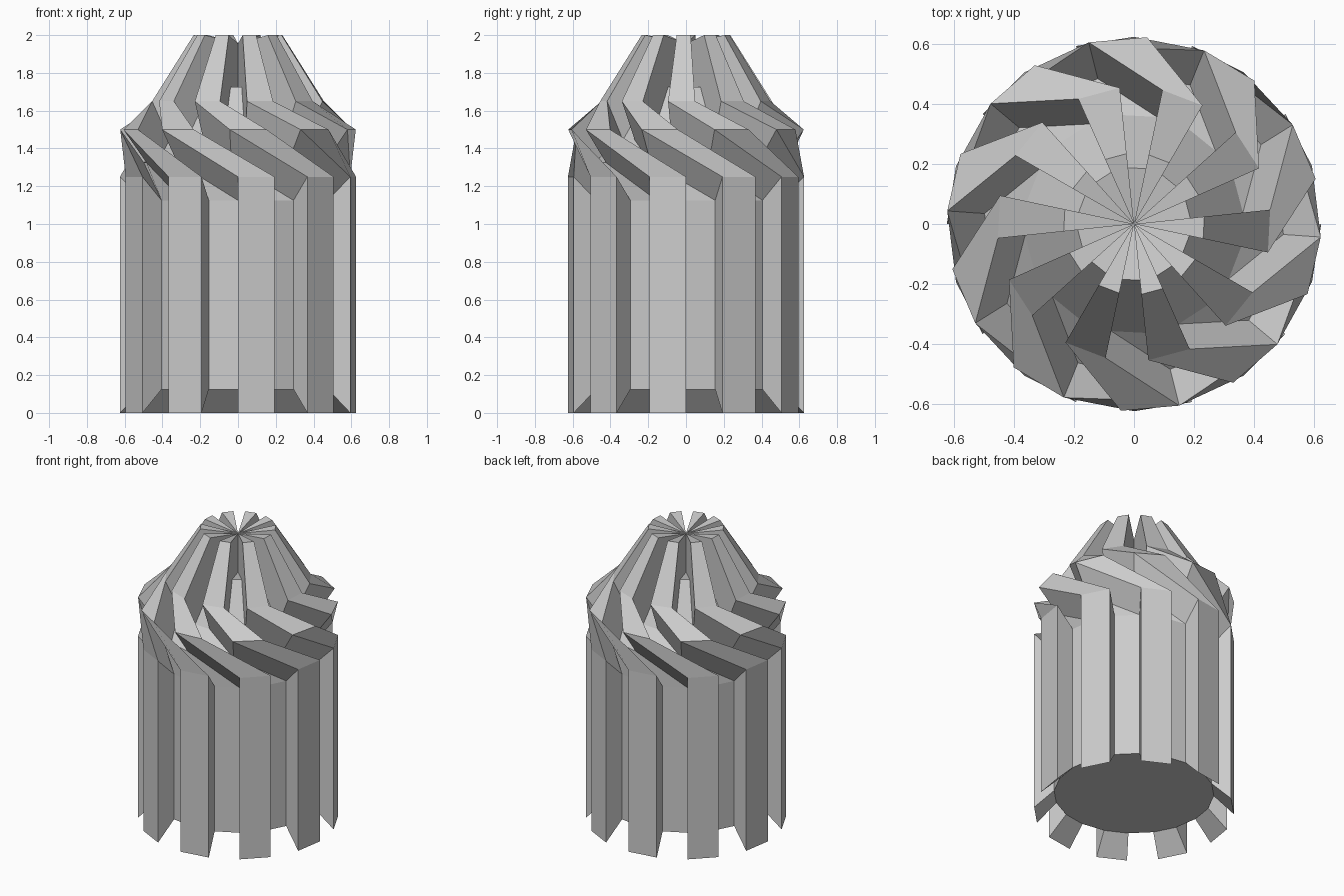
import bpy, bmesh
from math import sin, cos, radians
from mathutils import Vector

if "Cube" in bpy.data.objects:
    bpy.data.objects.remove(bpy.data.objects["Cube"])

SIDES = 20
CENTRE = Vector((0, 0, 0.625))
SCALE = 1.25

# outer (radius, height, twist in degrees) of each ring, from the bottom up
RINGS = [(0.625, 0.0, 0), (0.625, 1.25, 0), (0.625, 1.5, -40),
         (0.457, 1.65, -66), (0.236, 2.0, -66)]
APEX_Z = 1.955


def inner(p):
    return CENTRE + (Vector(p) - CENTRE) / SCALE


bm = bmesh.new()

# twisted twenty-sided core
rings = []
for r, z, twist in RINGS:
    ring = []
    for i in range(SIDES):
        a = radians(i * 360 / SIDES + twist)
        ring.append(bm.verts.new(inner((r * sin(a), -r * cos(a), z))))
    rings.append(ring)
apex = bm.verts.new(inner((0, 0, APEX_Z)))

fins = []
for i in range(SIDES):
    j = (i + 1) % SIDES
    strip = [bm.faces.new((lo[i], lo[j], hi[j], hi[i]))
             for lo, hi in zip(rings, rings[1:])]
    strip.append(bm.faces.new((rings[-1][i], rings[-1][j], apex)))
    if i % 2 == 0:
        fins += strip
bm.faces.new(rings[0][::-1])

# every second strip pushed outward as a fin
res = bmesh.ops.extrude_face_region(bm, geom=fins)
old = [f for f in fins if f.is_valid]
if old:
    bmesh.ops.delete(bm, geom=old, context='FACES')
for v in [g for g in res['geom'] if isinstance(g, bmesh.types.BMVert) and g.is_valid]:
    v.co = CENTRE + (v.co - CENTRE) * SCALE

mesh = bpy.data.meshes.new("twisted_fin_tower")
bm.to_mesh(mesh)
bm.free()
obj = bpy.data.objects.new("twisted_fin_tower", mesh)
bpy.context.collection.objects.link(obj)
